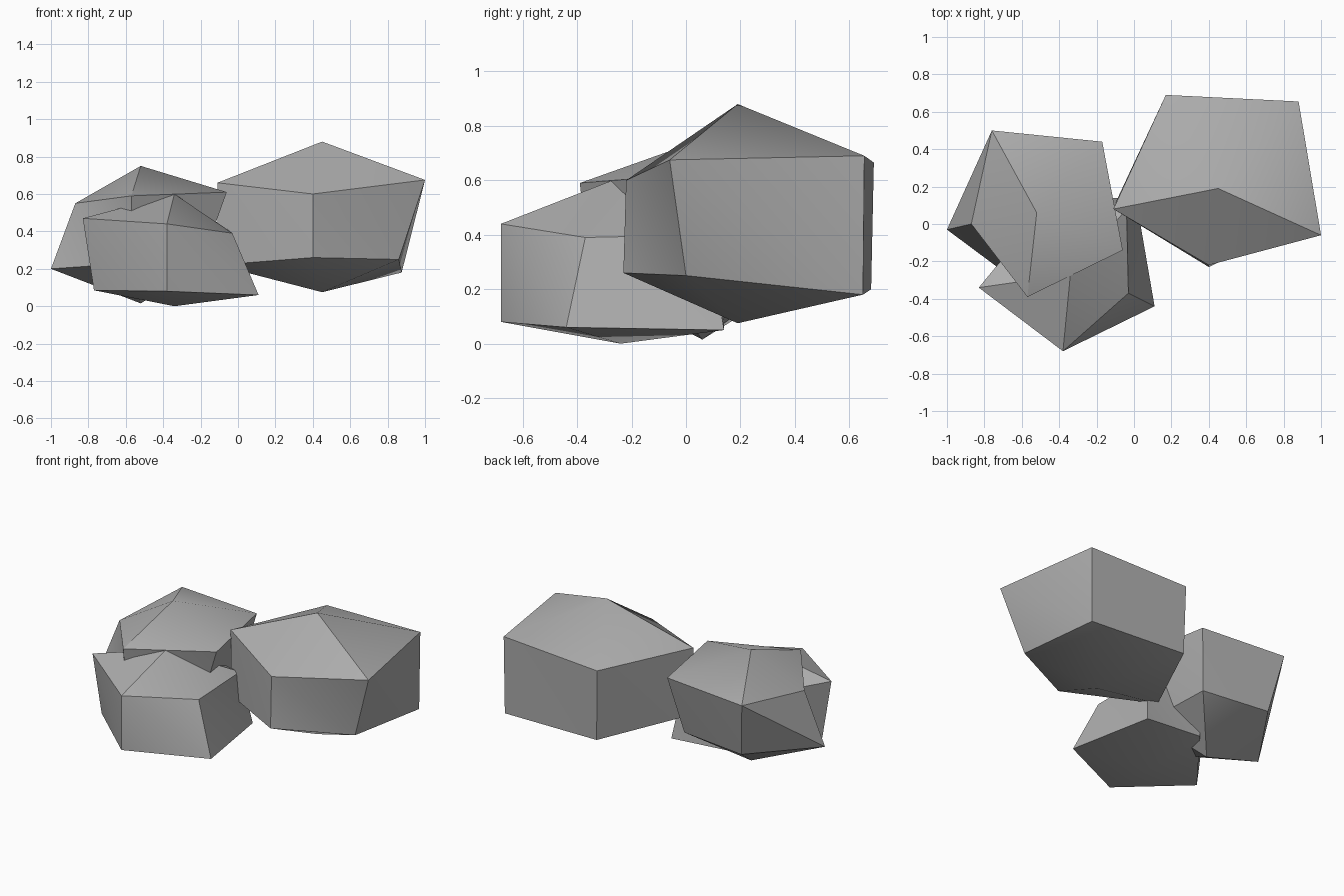
import bpy
import bmesh
from math import radians
from mathutils import Vector

cube = bpy.data.objects.get("Cube")
if cube:
    bpy.data.objects.remove(cube, do_unlink=True)


def make_material(name, color):
    mat = bpy.data.materials.new(name)
    mat.use_nodes = True
    mat.diffuse_color = color
    mat.node_tree.nodes["Principled BSDF"].inputs["Base Color"].default_value = color
    return mat


stone = make_material("stone grey", (0.42, 0.42, 0.42, 1))


def make_rock(name, peak, shoulder, foot, base):
    """Five-sided boulder: a peak, a shoulder ring, a foot ring and a base point."""
    bm = bmesh.new()
    top, bottom = bm.verts.new(peak), bm.verts.new(base)
    upper = [bm.verts.new(Vector(p)) for p in shoulder]
    lower = [bm.verts.new(Vector(p)) for p in foot]
    sides = len(upper)
    for i in range(sides):
        j = (i + 1) % sides
        bm.faces.new((top, upper[i], upper[j]))
        bm.faces.new((upper[i], lower[j], upper[j]))
        bm.faces.new((upper[i], lower[i], lower[j]))
        bm.faces.new((bottom, lower[j], lower[i]))
    bmesh.ops.recalc_face_normals(bm, faces=bm.faces[:])
    mesh = bpy.data.meshes.new(name)
    bm.to_mesh(mesh)
    bm.free()
    mesh.materials.append(stone)
    rock = bpy.data.objects.new(name, mesh)
    bpy.context.scene.collection.objects.link(rock)

    # Soft facets with sharp ridges
    bpy.ops.object.select_all(action='DESELECT')
    rock.select_set(True)
    bpy.context.view_layer.objects.active = rock
    bpy.ops.object.shade_smooth_by_angle(angle=radians(30))
    return rock


# Rings run counterclockwise as seen from above
make_rock(
    "large_rock",
    peak=(.45, .19, .88),
    shoulder=[(-.11, .08, .66), (.4, -.22, .6), (1, -.06, .675), (.88, .655, .69), (.17, .69, .665)],
    foot=[(-.11, .09, .22), (.4, -.23, .26), (.86, 0, .25), (.875, .65, .18), (.18, .68, .2)],
    base=(.45, .19, .075),
)

make_rock(
    "back_rock",
    peak=(-.52, .06, .75),
    shoulder=[(-.76, .5, .61), (-.87, 0, .55), (-.57, -.39, .59), (-.06, -.14, .61), (-.17, .44, .615)],
    foot=[(-.7, .42, .24), (-1, -.03, .2), (-.57, -.35, .23), (-.2, -.1, .22), (-.24, .36, .24)],
    base=(-.52, .06, .015),
)

make_rock(
    "front_rock",
    peak=(-.34, -.27, .6),
    shoulder=[(-.38, -.68, .44), (-.03, -.37, .39), (-.04, .08, .4), (-.45, .12, .42), (-.83, -.34, .47)],
    foot=[(-.38, -.68, .08), (.11, -.44, .06), (.01, .14, .05), (-.4, .14, .08), (-.77, -.33, .085)],
    base=(-.34, -.24, 0),
)
